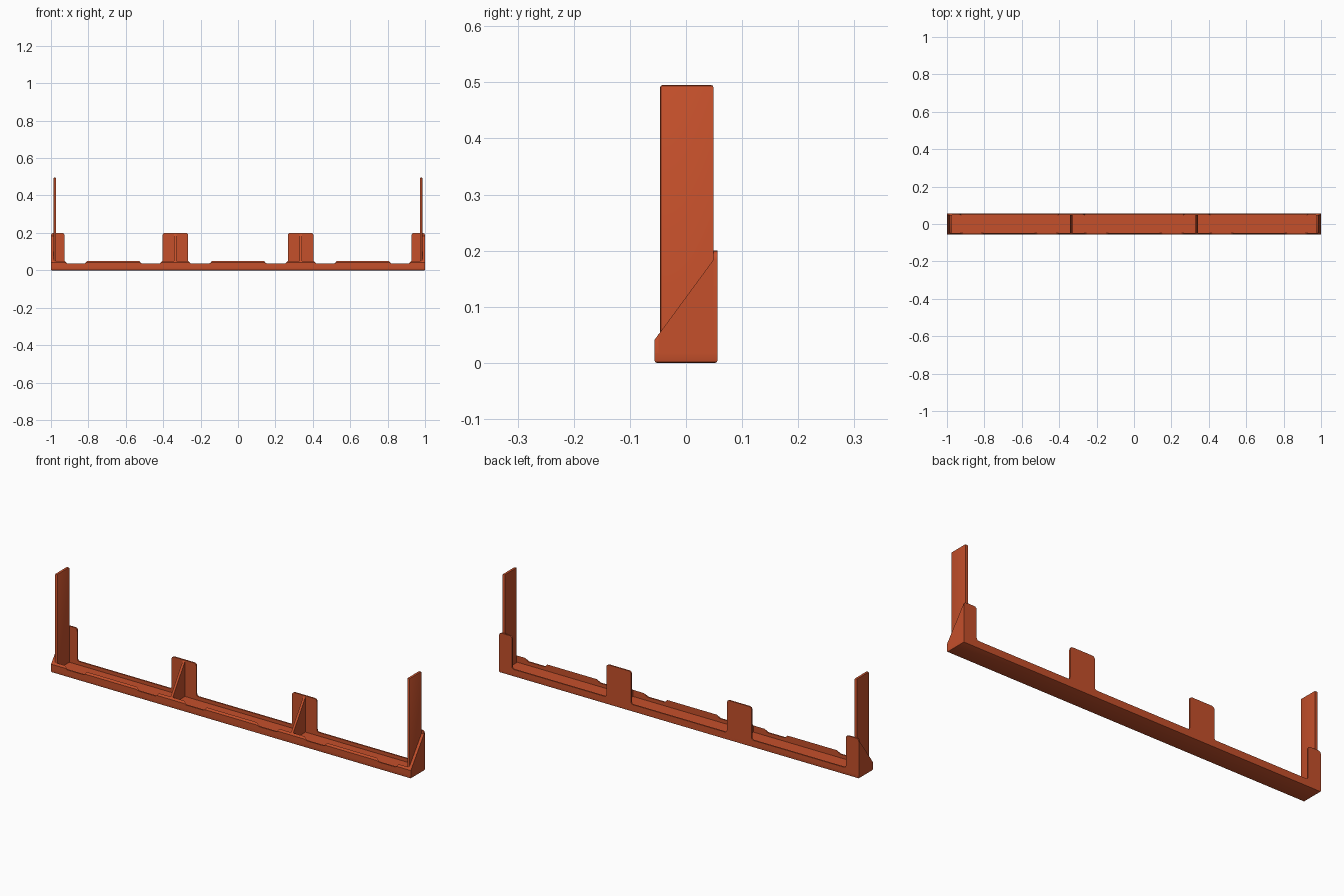
import bpy, bmesh
from mathutils import Vector

if "Cube" in bpy.data.objects:
    bpy.data.objects.remove(bpy.data.objects["Cube"])

mat = bpy.data.materials.new("terracotta orange")
mat.diffuse_color = (0.56, 0.08, 0.024, 1)
mat.use_nodes = True
mat.node_tree.nodes["Principled BSDF"].inputs["Base Color"].default_value = mat.diffuse_color

T = 0.007            # wall thickness
YF, YB = -0.056, 0.056
FLOOR = 0.018


def rounded(corners, steps=4):
    """Soften each (u, v, radius) corner with a short curve."""
    out, n = [], len(corners)
    for i, (u, v, r) in enumerate(corners):
        p = Vector((u, v))
        if r == 0:
            out.append(p)
            continue
        a = p + (Vector(corners[i - 1][:2]) - p).normalized() * r
        b = p + (Vector(corners[(i + 1) % n][:2]) - p).normalized() * r
        for k in range(steps + 1):
            t = k / steps
            out.append(a * (1 - t) ** 2 + p * 2 * t * (1 - t) + b * t * t)
    return out


def prism(name, pts, place, lo, hi):
    """Extrude a flat profile between lo and hi; place maps (u, v, depth) to 3D."""
    bm = bmesh.new()
    a = [bm.verts.new(place(p[0], p[1], lo)) for p in pts]
    b = [bm.verts.new(place(p[0], p[1], hi)) for p in pts]
    bm.faces.new(a)
    bm.faces.new(b[::-1])
    for i in range(len(pts)):
        j = (i + 1) % len(pts)
        bm.faces.new((a[i], b[i], b[j], a[j]))
    bmesh.ops.recalc_face_normals(bm, faces=bm.faces[:])
    return finish(name, bm)


def finish(name, bm):
    me = bpy.data.meshes.new(name)
    bm.to_mesh(me)
    bm.free()
    me.materials.append(mat)
    ob = bpy.data.objects.new(name, me)
    bpy.context.collection.objects.link(ob)
    return ob


def box(name, lo, hi, bevel, rule):
    """Box with bevelled edges chosen by a rule on the edge midpoint."""
    bm = bmesh.new()
    bmesh.ops.create_cube(bm, size=1)
    for v in bm.verts:
        v.co = [lo[i] + (v.co[i] + 0.5) * (hi[i] - lo[i]) for i in range(3)]
    mid = lambda e: (e.verts[0].co + e.verts[1].co) / 2
    edges = [e for e in bm.edges if rule(mid(e))]
    bmesh.ops.bevel(bm, geom=edges, offset=bevel, segments=2, profile=0.5, affect='EDGES')
    return finish(name, bm)


def wall_profile(ranges, top, ramp, r_out, r_in):
    """Low wall outline with raised stretches of the given height."""
    low = 0.036
    c = [(-1, 0.004, 0)]
    for x0, x1 in ranges:
        if x0 > -1:
            c += [(x0 - ramp, low, r_in), (x0, top, r_out)]
        else:
            c += [(-1, top, r_out)]
        if x1 < 1:
            c += [(x1, top, r_out), (x1 + ramp, low, r_in)]
        else:
            c += [(1, top, r_out)]
    c.append((1, 0.004, 0))
    return rounded(c)


def xz(u, v, d):
    return (u, d, v)


def yz(u, v, d):
    return (d, u, v)


# Floor with softened lower rim
box("floor", (-1, YF, 0), (1, YB, FLOOR), 0.004, lambda m: m.z < 0.001)

# Back wall with four tall tabs
tabs = [(-1, -0.928), (-0.404, -0.266), (0.266, 0.404), (0.928, 1)]
prism("back_wall", wall_profile(tabs, 0.2, 0.0, 0.016, 0.012), xz, YB - T, YB)

# Front lip with low raised stretches, its outer top edge sloping down
bumps = sorted(tabs + [(-0.805, -0.53), (-0.138, 0.138), (0.53, 0.805)])
lip = prism("front_lip", wall_profile(bumps, 0.051, 0.014, 0.003, 0.005), xz, YF, YF + T)
for v in lip.data.vertices:
    if v.co.y < YF + T / 2:
        v.co.z = min(v.co.z, 0.041)

# Triangular gussets: two dividers and two ends
slope = [(YF, 0.004), (YB, 0.004), (YB, 0.2), (YB - T, 0.2), (YF, 0.041)]
inner = [(YF + T / 2, 0.01), (YB - T / 2, 0.01), (YB - T / 2, 0.195),
         (YB - T, 0.195), (YF + T / 2, 0.044)]
for s, side in ((-1, "left"), (1, "right")):
    prism(side + "_divider", inner, yz, s * 0.335 - 0.006, s * 0.335 + 0.006)
    prism(side + "_end_gusset", [(y, min(z, 0.184) if y > YB - T - 0.001 else z)
                                 for y, z in slope], yz, s * 0.985, s * 1.0)
    # Tall thin end plate, chamfered along its front and top
    x = sorted((s * 0.972, s * 0.986))
    box(side + "_end_plate", (x[0], -0.046, 0.01), (x[1], YB - T, 0.495), 0.004,
        lambda m: m.z > 0.49 or (m.y < -0.04 and m.z > 0.1))

# Smooth only the small rounded corners
for ob in bpy.context.collection.objects:
    ob.select_set(True)
    bpy.context.view_layer.objects.active = ob
bpy.ops.object.shade_smooth_by_angle(angle=0.5)
